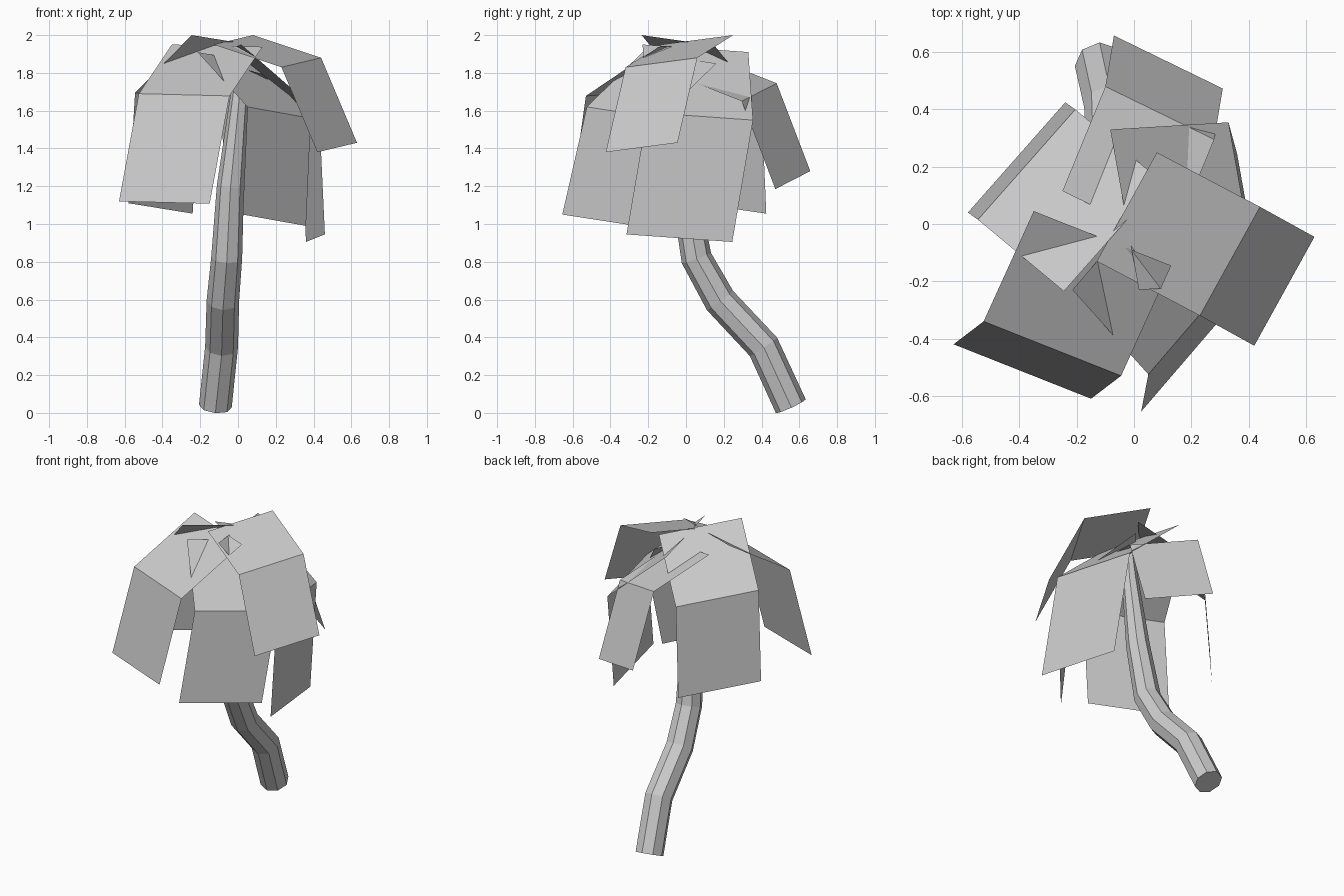
import bpy
import bmesh
from math import cos, sin, tau
from mathutils import Vector

default_cube = bpy.data.objects.get("Cube")
if default_cube:
    bpy.data.objects.remove(default_cube, do_unlink=True)

# One plain grey for the whole tree
grey = bpy.data.materials.new("plain_grey")
grey.use_nodes = True
colour = (0.6, 0.6, 0.6, 1)
grey.diffuse_color = colour
grey.node_tree.nodes["Principled BSDF"].inputs["Base Color"].default_value = colour


def finish(name, bm):
    """Turn a bmesh into a named, flat shaded object."""
    mesh = bpy.data.meshes.new(name)
    bm.to_mesh(mesh)
    bm.free()
    mesh.materials.append(grey)
    obj = bpy.data.objects.new(name, mesh)
    bpy.context.collection.objects.link(obj)
    return obj


def make_frond(name, inner, fold, tip, across):
    """A flat strip folded once: a crown panel and a hanging panel."""
    bm = bmesh.new()
    rows = []
    for point in (inner, fold, tip):
        start = Vector(point)
        rows.append((bm.verts.new(start), bm.verts.new(start + Vector(across))))
    faces = [bm.faces.new((a[0], b[0], b[1], a[1]))
             for a, b in zip(rows, rows[1:])]
    bm.normal_update()
    if faces[0].normal.z < 0:
        bmesh.ops.reverse_faces(bm, faces=faces)
    return finish(name, bm)


def make_tube(name, path, sides):
    """Loft rings square to a path of (centre, radius) pairs."""
    bm = bmesh.new()
    centres = [Vector(centre) for centre, radius in path]
    rings = []
    for i, (centre, radius) in enumerate(path):
        before = centres[max(i - 1, 0)]
        after = centres[min(i + 1, len(path) - 1)]
        here = centres[i]
        tangent = Vector()
        for step in (here - before, after - here):
            if step.length > 0:
                tangent += step.normalized()
        tangent.normalize()
        u = Vector((1, 0, 0))
        u = (u - tangent * u.dot(tangent)).normalized()
        v = tangent.cross(u)
        rings.append([bm.verts.new(here + radius * (u * cos(tau * k / sides)
                                                    + v * sin(tau * k / sides)))
                      for k in range(sides)])
    for low, high in zip(rings, rings[1:]):
        for k in range(sides):
            n = (k + 1) % sides
            bm.faces.new((low[k], low[n], high[n], high[k]))
    bm.faces.new(rings[0][::-1])
    bm.faces.new(rings[-1])
    bmesh.ops.recalc_face_normals(bm, faces=bm.faces)
    return finish(name, bm)


# Curved, tapering trunk
make_tube("trunk", [
    ((-.12, .555, .035), .087),
    ((-.087, .41, .35), .087),
    ((-.08, .18, .595), .086),
    ((-.06, .055, .82), .082),
    ((-.04, -.01, 1.2), .072),
    ((.005, -.03, 1.65), .05),
    ((.02, -.03, 1.87), .03),
], sides=8)

# Drooping fronds around the crown: inner, fold and tip corner, then width
make_frond("left_frond",
           (.08, .25, 2), (.44, .06, 1.88), (.63, -.045, 1.43), (-.21, -.38, -.05))
make_frond("front_right_frond",
           (-.35, .045, 1.95), (-.525, -.34, 1.69), (-.63, -.42, 1.12), (.48, -.19, -.012))
make_frond("front_left_frond",
           (-.215, -.23, 1.91), (.05, -.525, 1.62), (.025, -.655, 1.05), (.335, .39, -.06))
make_frond("back_left_frond",
           (-.083, .33, 1.91), (.33, .355, 1.55), (.36, .245, .905), (.1, -.56, .04))
make_frond("back_frond",
           (-.25, .115, 1.89), (-.1, .48, 1.745), (-.07, .658, 1.28), (.38, -.185, -.095))
make_frond("back_right_frond",
           (-.245, -.235, 2), (-.545, .015, 1.695), (-.58, .04, 1.11), (.34, .385, -.055))
